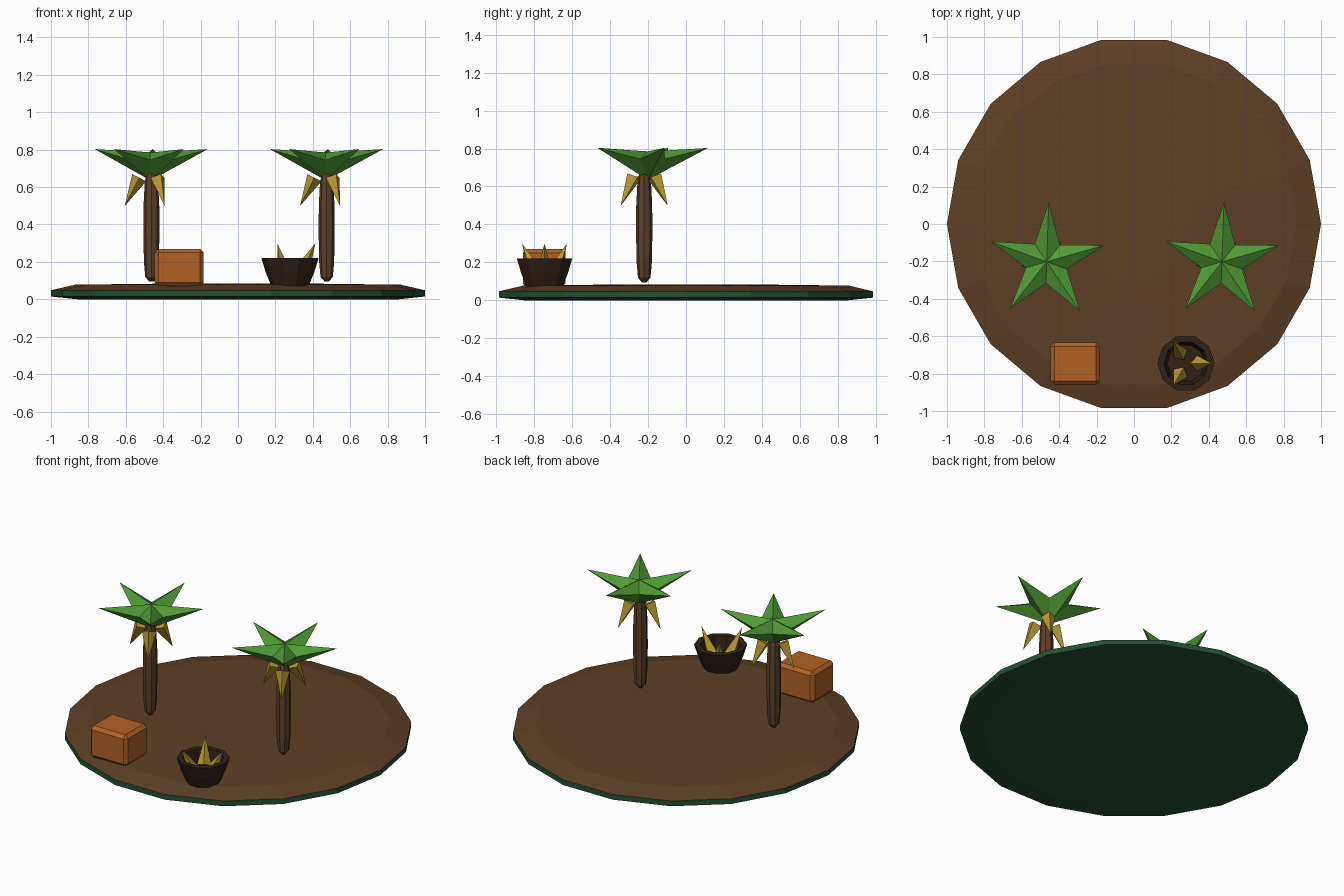
import bpy, math
from math import sin, cos, pi, radians
from mathutils import Vector

if "Cube" in bpy.data.objects:
    bpy.data.objects.remove(bpy.data.objects["Cube"])


def material(name, rgb):
    m = bpy.data.materials.new(name)
    m.diffuse_color = (*rgb, 1)
    m.use_nodes = True
    m.node_tree.nodes["Principled BSDF"].inputs["Base Color"].default_value = m.diffuse_color
    return m


SOIL = material("soil", (0.11, 0.05, 0.019))
GRASS = material("dark_green", (0.018, 0.08, 0.03))
BARK = material("bark", (0.11, 0.05, 0.022))
LEAF = material("leaf", (0.08, 0.32, 0.035))
FRUIT = material("yellow", (0.48, 0.32, 0.03))
WICKER = material("dark_wicker", (0.03, 0.015, 0.008))
WOOD = material("orange_wood", (0.45, 0.12, 0.018))


def make(name, verts, faces, mat, loc=(0, 0, 0)):
    me = bpy.data.meshes.new(name)
    me.from_pydata(verts, [], faces)
    me.materials.append(mat)
    ob = bpy.data.objects.new(name, me)
    ob.location = loc
    bpy.context.collection.objects.link(ob)
    return ob


def lathe(name, profile, sides, mat, loc=(0, 0, 0)):
    """Revolve (radius, z) points, listed bottom to top; caps both ends."""
    verts = [(r * cos(2 * pi * i / sides), r * sin(2 * pi * i / sides), z)
             for r, z in profile for i in range(sides)]
    faces = [(k * sides + i, k * sides + (i + 1) % sides,
              (k + 1) * sides + (i + 1) % sides, (k + 1) * sides + i)
             for k in range(len(profile) - 1) for i in range(sides)]
    faces.append(tuple(reversed(range(sides))))
    n = (len(profile) - 1) * sides
    faces.append(tuple(range(n, n + sides)))
    return make(name, verts, faces, mat, loc)


def spike(name, base, tip, radius, mat):
    """Four-sided pyramid from base to tip."""
    base, tip = Vector(base), Vector(tip)
    axis = (tip - base).normalized()
    side = axis.cross(Vector((0, 0, 1))).normalized()
    up = side.cross(axis)
    ring = [base + (side * cos(a) + up * sin(a)) * radius
            for a in (0, pi / 2, pi, 3 * pi / 2)]
    return make(name, ring + [tip],
                [(0, 1, 4), (1, 2, 4), (2, 3, 4), (3, 0, 4), (3, 2, 1, 0)], mat)


def polar(c, r, deg, z):
    return (c[0] + r * cos(radians(deg)), c[1] + r * sin(radians(deg)), z)


# Round island
lathe("island_base", [(0.86, 0.0), (1, 0.015), (1, 0.048)], 18, GRASS)
lathe("island_ground", [(1, 0.048), (0.87, 0.078), (0.3, 0.085)], 18, SOIL)


def palm(tag, x, y):
    lathe("trunk_" + tag, [(0.012, 0.095), (0.033, 0.12), (0.04, 0.2), (0.043, 0.35),
                           (0.042, 0.5), (0.036, 0.62), (0.025, 0.68)], 8, BARK, (x, y, 0))
    # Star crown of five keeled leaves
    c = (x - 0.004, y + 0.018)
    verts = [(*c, 0.785), (*c, 0.635)]
    for k in range(5):
        a = 16 + 72 * k
        verts += [polar(c, 0.318, a, 0.803), polar(c, 0.115, a + 36, 0.745),
                  polar(c, 0.1, a, 0.79)]
    faces = []
    for k in range(5):
        t, n, r = 2 + 3 * k, 3 + 3 * k, 4 + 3 * k
        p = 3 + 3 * ((k - 1) % 5)
        faces += [(t, n, r), (t, r, p), (0, r, n), (0, p, r), (1, n, t), (1, t, p)]
    make("leaves_" + tag, verts, faces, LEAF)
    # Hanging fruit
    for k, a in enumerate((60, 180, 300)):
        spike(f"hanging_fruit_{tag}_{k}", polar((x, y), 0.065, a, 0.65),
              polar((x, y), 0.143, a, 0.498), 0.042, FRUIT)


palm("left", -0.463, -0.22)
palm("right", 0.474, -0.22)

# Basket with fruit
B = (0.278, -0.745)
lathe("basket", [(0.1, 0.072), (0.13, 0.145), (0.153, 0.22), (0.118, 0.22),
                 (0.1, 0.14)], 10, WICKER, (*B, 0))
for k, a in enumerate((0, 120, 240)):
    spike(f"basket_fruit_{k}", polar(B, 0.06, a, 0.145), polar(B, 0.136, a, 0.3), 0.042, FRUIT)

# Bevelled crate
bpy.ops.mesh.primitive_cube_add(size=1, location=(-0.315, -0.747, 0.17))
crate = bpy.context.object
crate.name = "crate"
crate.scale = (0.262, 0.225, 0.2)
bpy.ops.object.transform_apply(location=False, rotation=False, scale=True)
bev = crate.modifiers.new("bevel", "BEVEL")
bev.width = 0.02
bev.segments = 1
crate.data.materials.append(WOOD)
